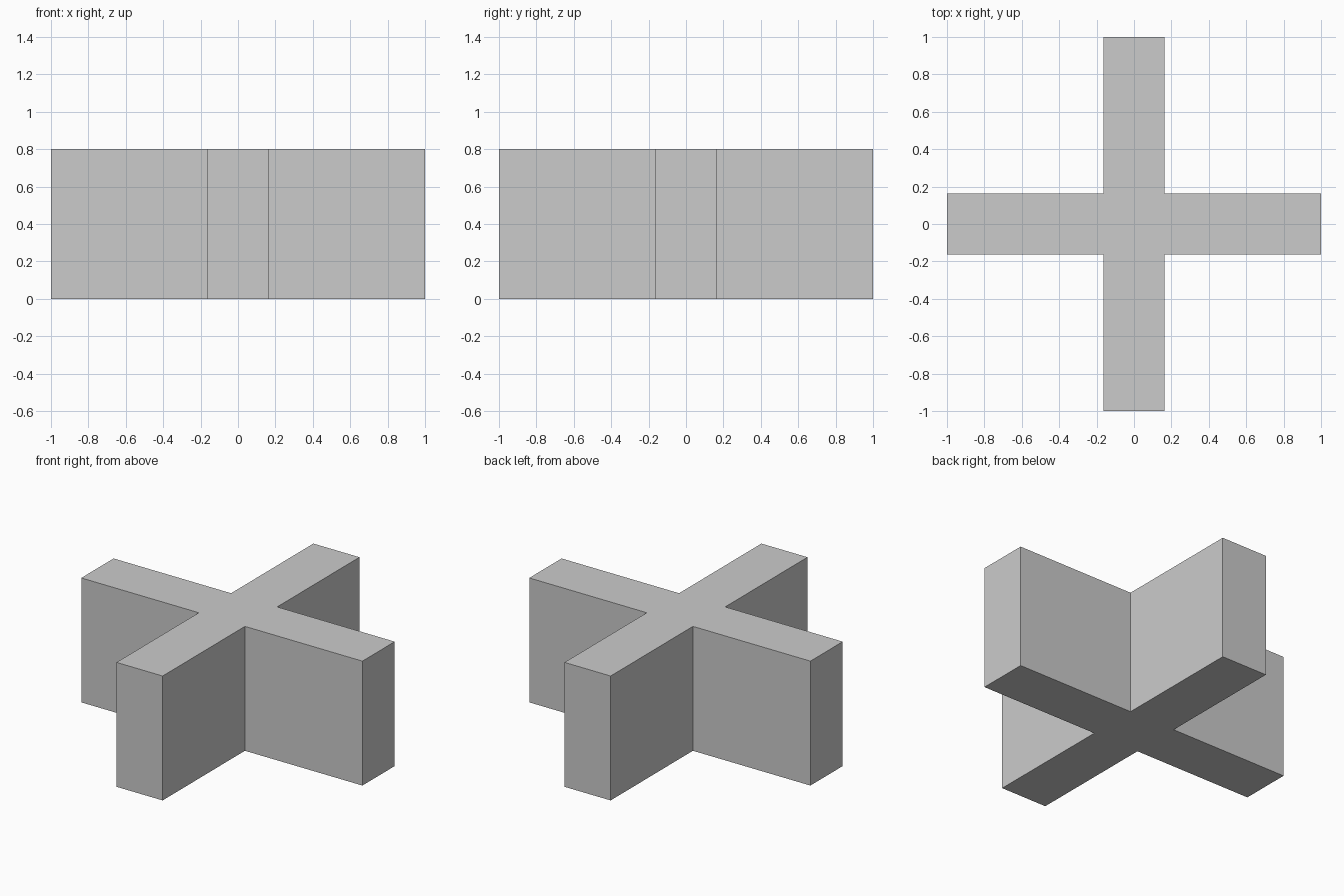
import bpy
import bmesh
from mathutils import Matrix, Vector
from math import pi

if "Cube" in bpy.data.objects:
    bpy.data.objects.remove(bpy.data.objects["Cube"])

REACH = 1.0     # centre to arm end
HALF = 0.164    # half the arm width
HEIGHT = 0.8

bm = bmesh.new()

# Cross outline: one arm's three corners turned four times
arm = [Vector((REACH, -HALF, 0)), Vector((REACH, HALF, 0)), Vector((HALF, HALF, 0))]
outline = [bm.verts.new(Matrix.Rotation(i * pi / 2, 3, 'Z') @ p)
           for i in range(4) for p in arm]
base = bm.faces.new(outline)

# Extrude the outline upwards into a solid
ext = bmesh.ops.extrude_face_region(bm, geom=[base], use_keep_orig=True)
top = [g for g in ext["geom"] if isinstance(g, bmesh.types.BMVert)]
bmesh.ops.translate(bm, verts=top, vec=(0, 0, HEIGHT))
bmesh.ops.recalc_face_normals(bm, faces=bm.faces)

mesh = bpy.data.meshes.new("cross_block")
bm.to_mesh(mesh)
bm.free()
block = bpy.data.objects.new("cross_block", mesh)
bpy.context.collection.objects.link(block)
